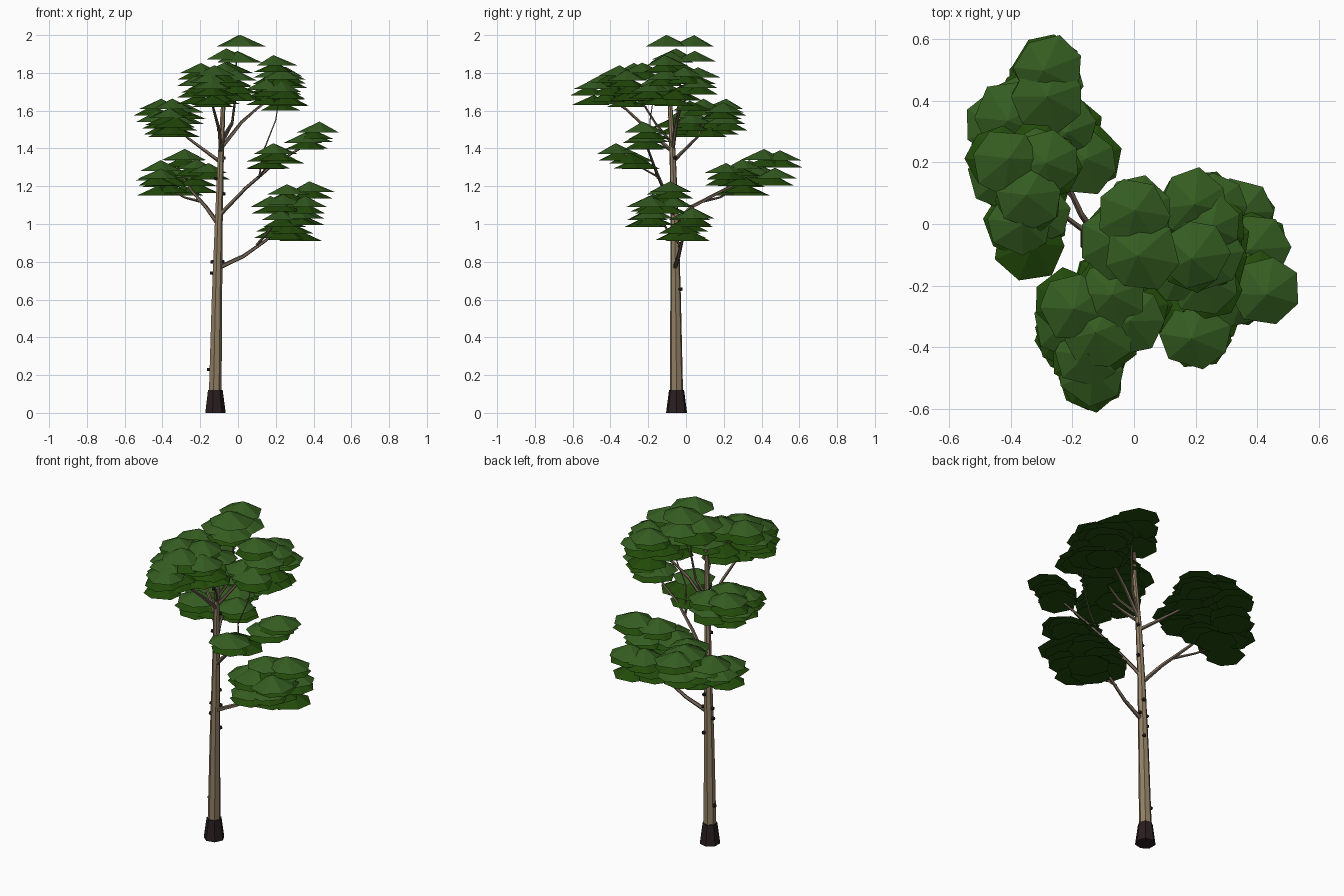
import bpy, bmesh, math, random
from mathutils import Vector, Matrix

random.seed(7)


def material(name, rgb):
    m = bpy.data.materials.new(name)
    m.diffuse_color = (*rgb, 1)
    return m


LIGHT = material("leaf green", (0.035, 0.108, 0.015))
DARK = material("deep leaf green", (0.016, 0.068, 0.003))
BARK = material("bark", (0.285, 0.216, 0.130))
BRANCH = material("branch brown", (0.180, 0.132, 0.094))
ROOT = material("dark root bark", (0.022, 0.013, 0.014))


def finish(bm, name, *mats):
    mesh = bpy.data.meshes.new(name)
    bmesh.ops.recalc_face_normals(bm, faces=bm.faces)
    bm.to_mesh(mesh)
    bm.free()
    for m in mats:
        mesh.materials.append(m)
    obj = bpy.data.objects.new(name, mesh)
    bpy.context.collection.objects.link(obj)
    return obj


def tube(bm, points, radii, sides, level=False):
    """Tapered tube through points; level keeps the rings horizontal."""
    pts = [Vector(p) for p in points]
    rings = []
    for i, p in enumerate(pts):
        d = pts[min(i + 1, len(pts) - 1)] - pts[max(i - 1, 0)]
        rot = Matrix() if level else d.to_track_quat('Z', 'Y').to_matrix().to_4x4()
        ring = []
        for k in range(sides):
            a = math.tau * k / sides
            offset = rot @ Vector((math.cos(a), math.sin(a), 0))
            ring.append(bm.verts.new(p + offset * radii[i]))
        rings.append(ring)
    for lo, hi in zip(rings, rings[1:]):
        for k in range(sides):
            n = (k + 1) % sides
            bm.faces.new((lo[k], lo[n], hi[n], hi[k]))
    bm.faces.new(rings[0][::-1])
    bm.faces.new(rings[-1])


# Trunk and flared root collar
AXIS = [(-0.122, -0.05, 0.03), (-0.122, -0.05, 0.12), (-0.113, -0.055, 0.6),
        (-0.103, -0.06, 1.0), (-0.092, -0.07, 1.35), (-0.078, -0.085, 1.65),
        (-0.06, -0.07, 1.88)]
RADII = [0.035, 0.035, 0.029, 0.022, 0.017, 0.012, 0.006]
bm = bmesh.new()
tube(bm, AXIS, RADII, 7, level=True)
finish(bm, "trunk", BARK)
bm = bmesh.new()
tube(bm, [(-0.122, -0.05, 0), (-0.122, -0.05, 0.12)], [0.057, 0.041], 7, level=True)
finish(bm, "root_collar", ROOT)


def trunk_at(z):
    for i in range(len(AXIS) - 1):
        a, b = Vector(AXIS[i]), Vector(AXIS[i + 1])
        if a.z <= z <= b.z:
            t = (z - a.z) / (b.z - a.z)
            return a.lerp(b, t), RADII[i] * (1 - t) + RADII[i + 1] * t


# Dark knots on the bark: height, heading in degrees
bm = bmesh.new()
for z, deg in [(0.23, 170), (0.655, 60), (0.74, 180), (0.80, 175), (0.80, 20),
               (0.88, 70), (1.16, 20), (1.24, 190), (1.35, 40), (1.5, 200)]:
    c, r = trunk_at(z)
    out = Vector((math.cos(math.radians(deg)), math.sin(math.radians(deg)), 0))
    tube(bm, [c + out * (r - 0.008), c + out * (r + 0.011)], [0.011, 0.009], 6)
finish(bm, "bark_knots", ROOT)

# Branches: name, path, base radius
for name, path, r in [
    ("lower_right_branch", [(-0.11, -0.06, 0.765), (0.03, -0.04, 0.83), (0.15, -0.02, 0.915), (0.27, -0.04, 1.05)], 0.013),
    ("lower_right_twig", [(0.10, -0.03, 0.89), (0.17, -0.10, 0.97), (0.24, -0.16, 1.08)], 0.008),
    ("back_left_branch", [(-0.105, -0.06, 1.00), (-0.17, 0.03, 1.09), (-0.24, 0.18, 1.17), (-0.30, 0.36, 1.26)], 0.013),
    ("back_left_twig", [(-0.20, 0.09, 1.12), (-0.28, 0.18, 1.14), (-0.38, 0.27, 1.19)], 0.008),
    ("middle_right_branch", [(-0.105, -0.06, 1.04), (0.04, -0.12, 1.19), (0.18, -0.17, 1.31), (0.41, -0.22, 1.45)], 0.012),
    ("middle_right_twig", [(0.11, -0.15, 1.24), (0.14, -0.20, 1.40), (0.20, -0.19, 1.55), (0.22, -0.17, 1.68)], 0.005),
    ("middle_front_twig", [(0.11, -0.15, 1.25), (0.15, -0.24, 1.30), (0.19, -0.35, 1.38)], 0.006),
    ("left_branch", [(-0.095, -0.07, 1.33), (-0.19, 0.0, 1.40), (-0.27, 0.06, 1.46), (-0.35, 0.10, 1.54)], 0.011),
    ("front_branch", [(-0.09, -0.07, 1.38), (-0.10, -0.20, 1.50), (-0.13, -0.32, 1.61), (-0.14, -0.45, 1.69)], 0.011),
    ("front_right_branch", [(-0.09, -0.07, 1.42), (-0.03, -0.16, 1.53), (-0.01, -0.28, 1.72)], 0.009),
    ("upper_right_branch", [(-0.09, -0.07, 1.40), (0.02, -0.05, 1.54), (0.10, -0.03, 1.61), (0.22, 0.02, 1.70)], 0.011),
    ("crown_branch", [(-0.09, -0.07, 1.44), (-0.03, -0.05, 1.54), (-0.01, -0.03, 1.70), (-0.01, -0.03, 1.88)], 0.009),
]:
    bm = bmesh.new()
    n = len(path) - 1
    tube(bm, path, [r * (1 - 0.55 * i / n) for i in range(n + 1)], 5)
    finish(bm, name, BRANCH)


def leaf_pad(bm, x, y, z, r, mat):
    """Slightly irregular low cone with a flat, deep green underside."""
    turn = random.random() * math.tau
    rim = []
    for k in range(7):
        a = turn + math.tau * (k + random.uniform(-0.12, 0.12)) / 7
        q = r * random.uniform(0.95, 1.06)
        rim.append(bm.verts.new((x + q * math.cos(a), y + q * math.sin(a), z)))
    tip = bm.verts.new((x + random.uniform(-0.015, 0.015),
                        y + random.uniform(-0.015, 0.015), z + 0.49 * r))
    bm.faces.new(rim[::-1]).material_index = 1
    for k in range(7):
        bm.faces.new((rim[k], rim[(k + 1) % 7], tip)).material_index = mat


def clump(name, pads, r=0.115, under=True):
    """Pads at given spots, most with a deeper green pad tucked below."""
    bm = bmesh.new()
    low = min(p[2] for p in pads)
    high = max(p[2] for p in pads)
    for x, y, z in pads:
        leaf_pad(bm, x, y, z, r * random.uniform(0.96, 1.06),
                 0 if z >= low + 0.4 * (high - low) else 1)
        if under and z - 0.035 > low:
            leaf_pad(bm, x + random.uniform(-0.025, 0.025), y + random.uniform(-0.025, 0.025),
                     z - 0.035, r * 0.97, 1)
    finish(bm, name, LIGHT, DARK)


# Foliage clumps: x, y, base height of each pad
clump("crown_foliage", [
    (0.0, 0.03, 1.94), (0.025, -0.095, 1.94)], 0.123, False)
clump("crown_lower_foliage", [
    (-0.06, -0.06, 1.87), (0.01, 0.04, 1.86), (0.01, -0.08, 1.855),
    (-0.04, -0.03, 1.80)], 0.118, False)
clump("upper_right_foliage", [
    (0.20, -0.10, 1.84), (0.19, 0.07, 1.775), (0.26, 0.06, 1.72), (0.24, -0.10, 1.765),
    (0.25, -0.06, 1.66), (0.23, -0.19, 1.70), (0.15, -0.10, 1.63), (0.23, 0.03, 1.60),
    (0.24, 0.0, 1.78), (0.16, 0.0, 1.69), (0.26, -0.13, 1.63), (0.15, -0.14, 1.71)], 0.111)
clump("front_foliage", [
    (-0.07, -0.23, 1.80), (-0.11, -0.36, 1.785), (-0.20, -0.27, 1.80), (-0.01, -0.31, 1.76),
    (-0.14, -0.48, 1.715), (-0.14, -0.50, 1.63), (-0.22, -0.36, 1.67), (0.0, -0.28, 1.69),
    (-0.13, -0.31, 1.62), (-0.08, -0.20, 1.67), (-0.22, -0.32, 1.73), (-0.12, -0.40, 1.68),
    (-0.03, -0.15, 1.73), (-0.15, -0.42, 1.75), (-0.03, -0.31, 1.65)], 0.109)
clump("left_foliage", [
    (-0.42, 0.20, 1.61), (-0.29, 0.20, 1.59), (-0.34, 0.09, 1.61), (-0.37, 0.01, 1.56),
    (-0.34, -0.07, 1.51), (-0.31, 0.12, 1.46), (-0.42, 0.16, 1.54), (-0.36, 0.03, 1.46),
    (-0.30, 0.20, 1.53), (-0.32, 0.04, 1.53), (-0.39, 0.17, 1.475)], 0.112)
clump("back_left_foliage", [
    (-0.28, 0.41, 1.34), (-0.28, 0.50, 1.335), (-0.40, 0.35, 1.28), (-0.16, 0.20, 1.27),
    (-0.43, 0.32, 1.23), (-0.28, 0.47, 1.24), (-0.23, 0.31, 1.29), (-0.43, 0.25, 1.15),
    (-0.29, 0.34, 1.15), (-0.22, 0.29, 1.20), (-0.35, 0.38, 1.25), (-0.36, 0.28, 1.20),
    (-0.42, 0.21, 1.24)], 0.112)
clump("middle_right_foliage", [
    (0.425, -0.22, 1.485), (0.34, -0.23, 1.43), (0.20, -0.36, 1.37), (0.15, -0.24, 1.29),
    (0.23, -0.29, 1.32), (0.38, -0.20, 1.435), (0.16, -0.27, 1.33)], 0.113)
clump("lower_right_foliage", [
    (0.27, -0.11, 1.155), (0.39, -0.08, 1.17), (0.24, -0.18, 1.10), (0.36, -0.19, 1.09),
    (0.23, -0.21, 1.02), (0.34, 0.04, 1.03), (0.21, 0.01, 0.96), (0.33, 0.01, 0.91),
    (0.32, -0.18, 1.03), (0.18, -0.16, 1.09), (0.32, -0.08, 1.09), (0.27, 0.02, 1.02),
    (0.28, -0.03, 0.95)])
